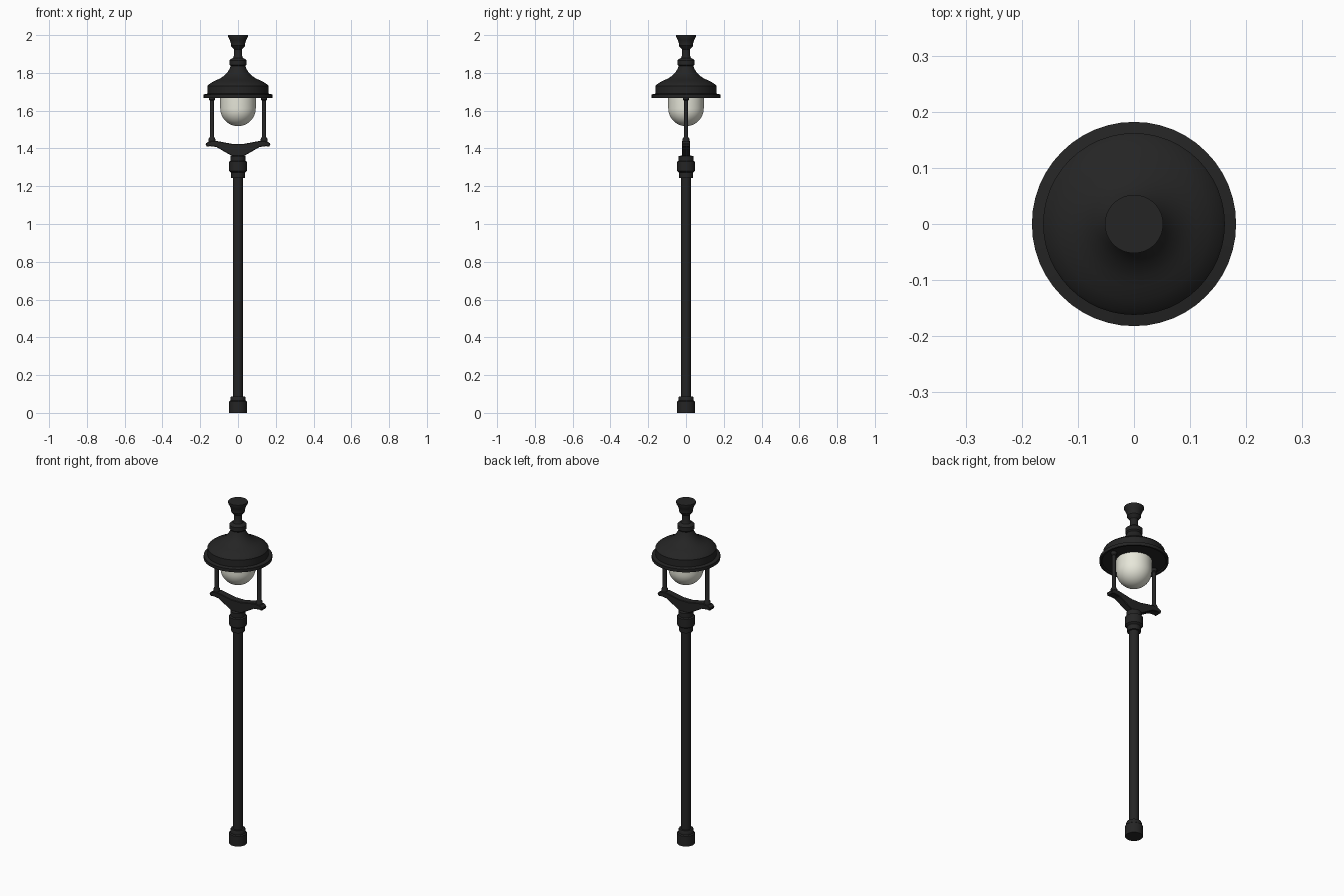
import bpy, bmesh, math

if "Cube" in bpy.data.objects:
    bpy.data.objects.remove(bpy.data.objects["Cube"])


def material(name, rgb):
    m = bpy.data.materials.new(name)
    m.diffuse_color = (*rgb, 1)
    m.use_nodes = True
    m.node_tree.nodes["Principled BSDF"].inputs["Base Color"].default_value = m.diffuse_color
    return m


BLACK = material("black_iron", (0.018, 0.018, 0.018))
GLASS = material("frosted_glass", (0.80, 0.80, 0.70))


def finish(name, bm, mat, smooth=True):
    bmesh.ops.recalc_face_normals(bm, faces=bm.faces)
    me = bpy.data.meshes.new(name)
    bm.to_mesh(me)
    bm.free()
    ob = bpy.data.objects.new(name, me)
    bpy.context.collection.objects.link(ob)
    me.materials.append(mat)
    if smooth:
        bpy.ops.object.select_all(action='DESELECT')
        ob.select_set(True)
        bpy.context.view_layer.objects.active = ob
        bpy.ops.object.shade_smooth_by_angle(angle=math.radians(32))
    return ob


def lathe(name, profile, mat, x=0, segments=48):
    """Revolve (radius, z) points about a vertical axis at x."""
    bm = bmesh.new()
    vs = [bm.verts.new((r, 0, z)) for r, z in profile]
    es = [bm.edges.new(p) for p in zip(vs, vs[1:])]
    bmesh.ops.spin(bm, geom=vs + es, cent=(0, 0, 0), axis=(0, 0, 1),
                   angle=math.tau, steps=segments, use_duplicate=False)
    bmesh.ops.remove_doubles(bm, verts=bm.verts, dist=1e-5)
    bmesh.ops.translate(bm, verts=bm.verts, vec=(x, 0, 0))
    return finish(name, bm, mat)


# Post with foot socket and upper collar
lathe("foot_socket", [(0, 0), (0.047, 0), (0.047, 0.06), (0.041, 0.065),
                      (0.041, 0.08), (0.037, 0.087), (0, 0.087)], BLACK)
lathe("pole", [(0, 0.08), (0.026, 0.08), (0.026, 1.25), (0, 1.25)], BLACK)
lathe("upper_collar", [(0, 1.243), (0.036, 1.243), (0.036, 1.272), (0.047, 1.28),
                       (0.047, 1.33), (0.039, 1.334), (0.039, 1.36), (0, 1.365)], BLACK)

# Forked bracket: half outline mirrored across x, extruded along y
half = [(0.032, 1.36), (0.115, 1.408), (0.15, 1.412), (0.165, 1.408),
        (0.172, 1.425), (0.155, 1.437), (0.12, 1.441), (0.03, 1.424)]
outline = half + [(-x, z) for x, z in reversed(half)]
bm = bmesh.new()
face = bm.faces.new([bm.verts.new((x, -0.021, z)) for x, z in outline])
ext = bmesh.ops.extrude_face_region(bm, geom=[face])
bmesh.ops.translate(bm, vec=(0, 0.042, 0),
                    verts=[v for v in ext["geom"] if isinstance(v, bmesh.types.BMVert)])
bracket = finish("fork_bracket", bm, BLACK, smooth=False)
bev = bracket.modifiers.new("edge_bevel", 'BEVEL')
bev.width = 0.003
bev.segments = 1

# Two uprights with turned ends
for side, label in ((-1, "left"), (1, "right")):
    lathe(label + "_upright", [(0, 1.425), (0.018, 1.425), (0.018, 1.45), (0.011, 1.462),
                               (0.011, 1.653), (0.016, 1.658), (0.016, 1.68), (0, 1.68)],
          BLACK, x=side * 0.138, segments=20)

# Domed glass globe
dome = [(0.094 * math.sin(a), 1.612 - 0.094 * math.cos(a))
        for a in (i * math.pi / 24 for i in range(13))]
lathe("glass_globe", dome + [(0.094, 1.685), (0, 1.685)], GLASS)

# Hood with brim, sweeping up to a neck ring
lathe("hood", [(0, 1.675), (0.168, 1.675), (0.172, 1.668), (0.182, 1.668), (0.182, 1.686),
               (0.162, 1.69), (0.162, 1.73), (0.157, 1.737), (0.135, 1.752), (0.112, 1.763),
               (0.095, 1.77), (0.073, 1.785), (0.056, 1.803), (0.044, 1.823),
               (0.037, 1.84), (0, 1.84)], BLACK)

# Finial
lathe("finial", [(0, 1.835), (0.038, 1.835), (0.046, 1.843), (0.046, 1.866), (0.037, 1.874),
                 (0.027, 1.878), (0.022, 1.89), (0.022, 1.925), (0.032, 1.936),
                 (0.038, 1.944), (0.038, 1.958), (0.043, 1.972), (0.052, 1.99),
                 (0.052, 2.0), (0, 2.0)], BLACK)
